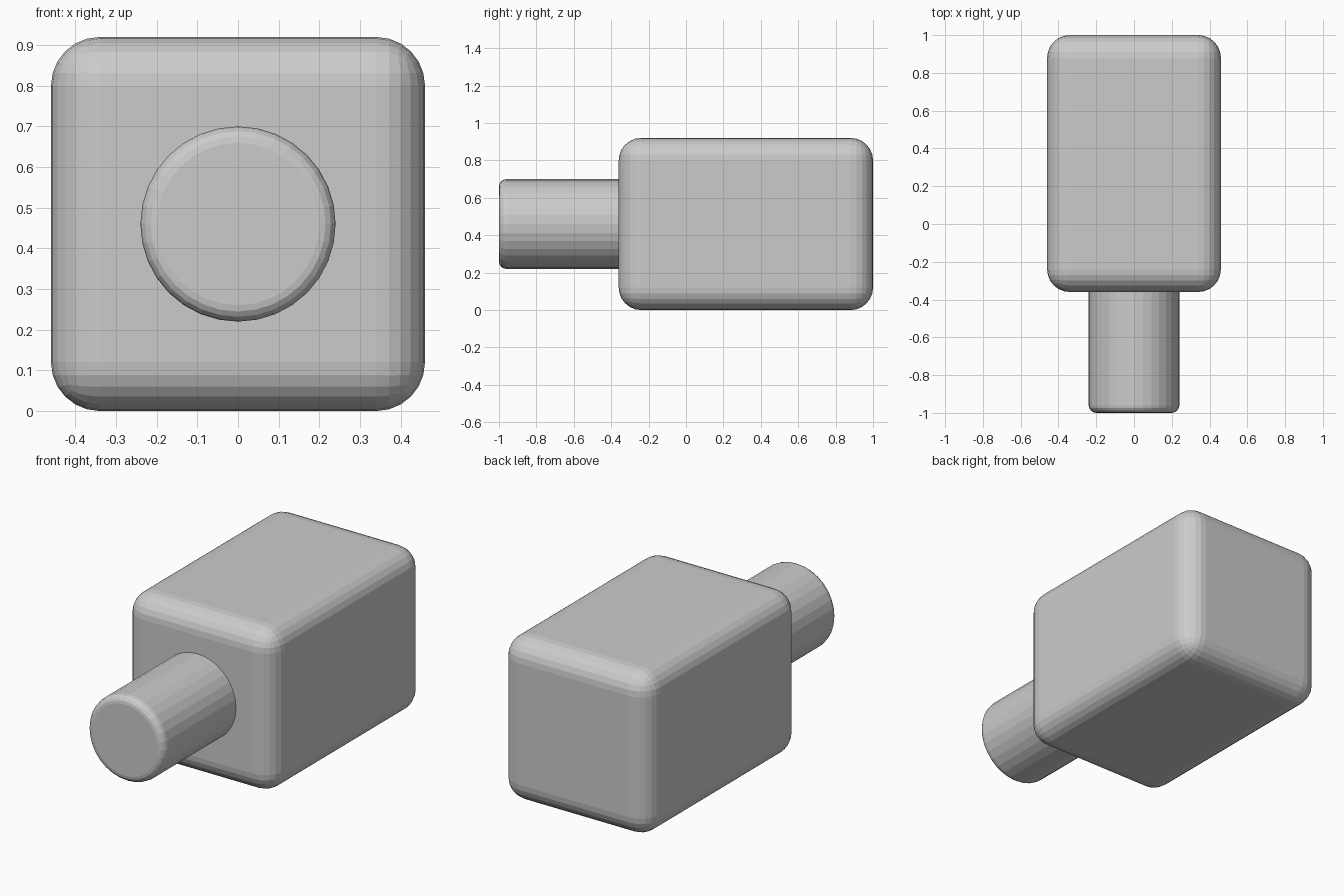
import bpy, math

if "Cube" in bpy.data.objects:
    bpy.data.objects.remove(bpy.data.objects["Cube"])


def round_edges(obj, width, segments):
    bpy.ops.object.transform_apply(location=False, rotation=True, scale=True)
    mod = obj.modifiers.new("rounding", 'BEVEL')
    mod.width = width
    mod.segments = segments
    mod.limit_method = 'ANGLE'
    mod.angle_limit = math.radians(40)


# Rounded block
bpy.ops.mesh.primitive_cube_add(size=1, location=(0, 0.32, 0.46))
block = bpy.context.object
block.name = "rounded_block"
block.scale = (0.92, 1.36, 0.92)
round_edges(block, 0.12, 6)

# Round stem out of the front face, running slightly into the block
bpy.ops.mesh.primitive_cylinder_add(vertices=32, radius=0.24, depth=0.74,
                                    location=(0, -0.63, 0.46),
                                    rotation=(math.pi / 2, 0, 0))
stem = bpy.context.object
stem.name = "front_stem"
round_edges(stem, 0.04, 4)
